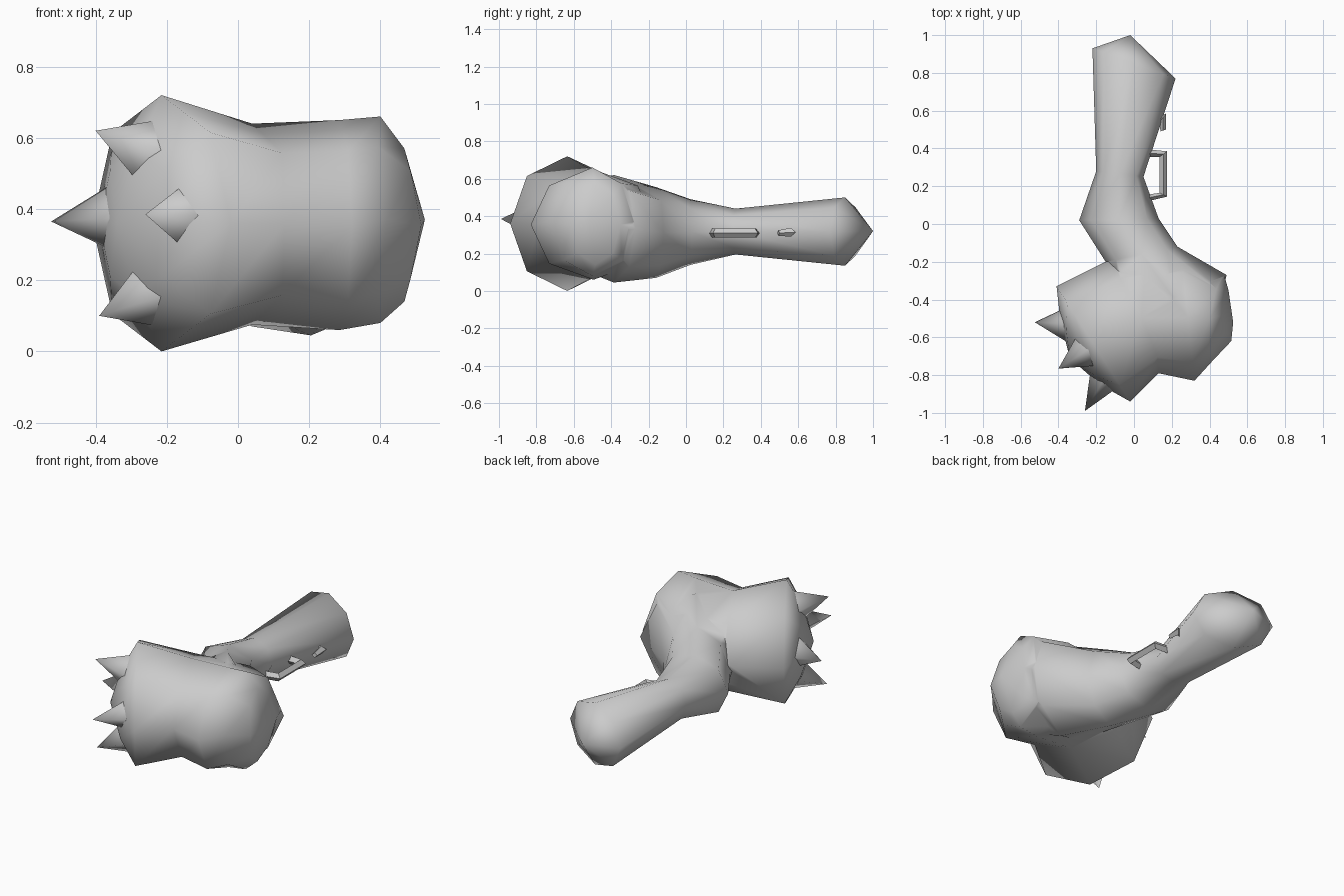
import bpy, bmesh, math
from mathutils import Vector

if "Cube" in bpy.data.objects:
    bpy.data.objects.remove(bpy.data.objects["Cube"])

grey = bpy.data.materials.new("light grey")
grey.diffuse_color = (0.6, 0.6, 0.6, 1)
grey.use_nodes = True
grey.node_tree.nodes["Principled BSDF"].inputs["Base Color"].default_value = grey.diffuse_color


def ring(p, q, z0, z1, shift=0.0, n=8):
    """Elliptical section standing on the plan line p-q, from height z0 to z1."""
    p, q = Vector(p), Vector(q)
    mid, half = (p + q) / 2, (p - q) / 2
    pts = []
    for i in range(n):
        a = 2 * math.pi * i / n
        xy = mid + half * math.cos(a)
        s = math.sin(a)
        pts.append((xy.x + shift * abs(s), xy.y, (z0 + z1) / 2 + s * (z1 - z0) / 2))
    return pts


def loft(name, rings, start=None, end=None):
    """Skin the sections and close both ends, with a tip where one is given."""
    bm = bmesh.new()
    loops = [[bm.verts.new(c) for c in r] for r in rings]
    n = len(loops[0])
    for a, b in zip(loops, loops[1:]):
        for i in range(n):
            j = (i + 1) % n
            bm.faces.new((a[i], a[j], b[j], b[i]))
    for loop, tip in ((loops[0], start), (loops[-1], end)):
        if tip:
            v = bm.verts.new(tip)
            for i in range(n):
                bm.faces.new((loop[i], loop[(i + 1) % n], v))
        else:
            bm.faces.new(loop)
    bmesh.ops.recalc_face_normals(bm, faces=bm.faces)
    me = bpy.data.meshes.new(name)
    bm.to_mesh(me)
    bm.free()
    me.materials.append(grey)
    ob = bpy.data.objects.new(name, me)
    bpy.context.collection.objects.link(ob)
    return ob


def smooth(ob, degrees):
    bpy.ops.object.select_all(action='DESELECT')
    ob.select_set(True)
    bpy.context.view_layer.objects.active = ob
    bpy.ops.object.shade_smooth_by_angle(angle=math.radians(degrees))


# Club head: wide spiked end, waist, rounded far end
head = loft("club_head", [
    ring((-0.18, -0.85), (-0.39, -0.51), 0.15, 0.57),
    ring((-0.02, -0.94), (-0.41, -0.33), 0.00, 0.72),
    ring((0.13, -0.79), (-0.15, -0.20), 0.075, 0.64, 0.05),
    ring((0.32, -0.83), (0.25, -0.16), 0.06, 0.65),
    ring((0.42, -0.72), (0.48, -0.28), 0.08, 0.66, -0.05),
    ring((0.515, -0.62), (0.50, -0.35), 0.14, 0.57, -0.04),
], start=(-0.34, -0.71, 0.36), end=(0.525, -0.52, 0.37))

# Handle: knobbed grip, narrow neck, bend flowing into the head
handle = loft("handle", [
    ring((0.22, 0.77), (-0.22, 0.93), 0.135, 0.50),
    ring((0.05, 0.25), (-0.20, 0.28), 0.195, 0.44),
    ring((0.13, 0.03), (-0.29, 0.02), 0.14, 0.49),
    ring((0.23, -0.12), (-0.15, -0.20), 0.07, 0.555),
    ring((0.49, -0.27), (-0.08, -0.50), 0.045, 0.62),
    ring((0.44, -0.50), (0.10, -0.65), 0.12, 0.58),
], start=(-0.02, 1.0, 0.32))

# Fuse the handle into the head
mod = head.modifiers.new("fuse", 'BOOLEAN')
mod.operation = 'UNION'
mod.solver = 'EXACT'
mod.object = handle
bpy.context.view_layer.objects.active = head
head.select_set(True)
bpy.ops.object.modifier_apply(modifier=mod.name)
bpy.data.objects.remove(handle)
smooth(head, 75)

# Four-sided spikes on the wide end
spikes = [
    ("spike_front", (-0.26, -0.99, 0.385), (-0.145, -0.80, 0.38)),
    ("spike_side", (-0.525, -0.52, 0.365), (-0.35, -0.53, 0.375)),
    ("spike_upper", (-0.40, -0.765, 0.62), (-0.25, -0.67, 0.56)),
    ("spike_lower", (-0.39, -0.765, 0.10), (-0.25, -0.67, 0.16)),
]
for name, tip, base in spikes:
    tip, base = Vector(tip), Vector(base)
    axis = (tip - base).normalized()
    side = axis.cross(Vector((0, 0, 1))).normalized()
    up = side.cross(axis)
    corners = [base + 0.095 * d for d in (side, up, -side, -up)]
    smooth(loft(name, [corners], end=tip), 100)

# Guard loop on the side of the neck
smooth(loft("guard_loop", [
    ring((0.07, 0.395), (0.07, 0.355), 0.285, 0.333, n=4),
    ring((0.175, 0.385), (0.135, 0.355), 0.285, 0.333, n=4),
    ring((0.175, 0.145), (0.135, 0.165), 0.285, 0.333, n=4),
    ring((0.07, 0.12), (0.07, 0.155), 0.285, 0.333, n=4),
]), 30)

# Small hook further up the handle
smooth(loft("hook", [
    ring((0.11, 0.56), (0.11, 0.51), 0.295, 0.335, n=4),
    ring((0.17, 0.585), (0.135, 0.54), 0.29, 0.338, n=4),
    ring((0.17, 0.50), (0.14, 0.49), 0.295, 0.325, n=4),
]), 30)
